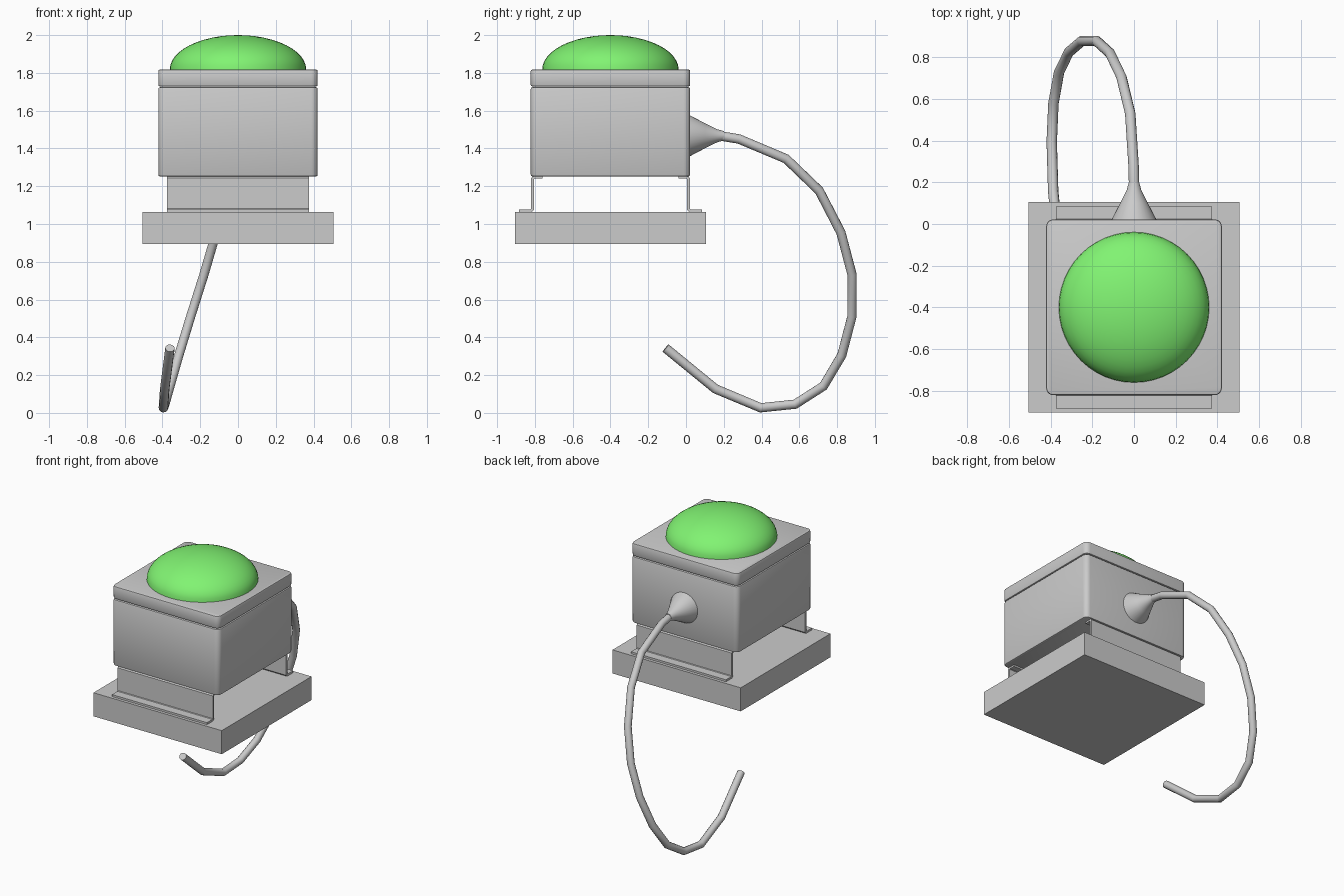
import bpy, bmesh, math

if "Cube" in bpy.data.objects:
    bpy.data.objects.remove(bpy.data.objects["Cube"])

CY = -0.40  # centre of the box in y


def add_mesh(name, bm, smooth=None):
    bmesh.ops.recalc_face_normals(bm, faces=bm.faces)
    me = bpy.data.meshes.new(name)
    bm.to_mesh(me)
    bm.free()
    ob = bpy.data.objects.new(name, me)
    bpy.context.collection.objects.link(ob)
    if smooth:
        bpy.ops.object.select_all(action='DESELECT')
        ob.select_set(True)
        bpy.context.view_layer.objects.active = ob
        bpy.ops.object.shade_smooth_by_angle(angle=math.radians(smooth))
    return ob


def rounded_box(name, half, z0, z1, corner=0, edge=0):
    bm = bmesh.new()
    bmesh.ops.create_cube(bm, size=1)
    for v in bm.verts:
        v.co = (v.co.x * 2 * half, v.co.y * 2 * half + CY, z0 if v.co.z < 0 else z1)
    if corner:
        upright = [e for e in bm.edges if abs(e.verts[0].co.z - e.verts[1].co.z) > 1e-4]
        bmesh.ops.bevel(bm, geom=upright, offset=corner, segments=5, profile=0.5, affect='EDGES')
        rims = [e for e in bm.edges if abs(e.verts[0].co.z - e.verts[1].co.z) < 1e-4]
        bmesh.ops.bevel(bm, geom=rims, offset=edge, segments=2, profile=0.5, affect='EDGES')
    return add_mesh(name, bm, 35 if corner else None)


def lathe(name, profile, steps, axis, cent, smooth=40):
    # profile: (radius, distance along axis)
    bm = bmesh.new()
    pts = [(r, 0, h) if axis == 'Z' else (r, h, 0) for r, h in profile]
    vs = [bm.verts.new(p) for p in pts]
    es = [bm.edges.new(p) for p in zip(vs, vs[1:])]
    bmesh.ops.spin(bm, geom=vs + es, cent=(0, 0, 0), steps=steps, angle=2 * math.pi,
                   axis=(0, 0, 1) if axis == 'Z' else (0, 1, 0))
    bmesh.ops.remove_doubles(bm, verts=bm.verts, dist=1e-4)
    bmesh.ops.translate(bm, verts=bm.verts, vec=cent)
    return add_mesh(name, bm, smooth)


# Mounting base, housing and lid
rounded_box("base_plate", 0.506, 0.895, 1.063)
rounded_box("housing", 0.422, 1.252, 1.724, 0.035, 0.009)
rounded_box("lid", 0.422, 1.728, 1.818, 0.035, 0.009)

# Button dome
dome = lathe("button_dome",
             [(0.361 * math.cos(a), 0.182 * math.sin(a)) for a in
              [math.pi / 2 * i / 12 for i in range(13)]] , 48, 'Z', (0, CY, 1.818))
green = bpy.data.materials.new("button_green")
green.diffuse_color = (0.22, 0.9, 0.17, 1)
green.use_nodes = True
green.node_tree.nodes["Principled BSDF"].inputs["Base Color"].default_value = green.diffuse_color
dome.data.materials.append(green)

# Folded sheet brackets, front and back: (distance from centre, height)
section = [(0.36, 1.253), (0.36, 1.240), (0.402, 1.240), (0.405, 1.237), (0.405, 1.075),
           (0.417, 1.063), (0.485, 1.063), (0.485, 1.077), (0.424, 1.077), (0.420, 1.081),
           (0.420, 1.243), (0.410, 1.253)]
for name, side in (("front_bracket", -1), ("back_bracket", 1)):
    bm = bmesh.new()
    face = bm.faces.new([bm.verts.new((-0.375, CY + side * d, z)) for d, z in section])
    ext = bmesh.ops.extrude_face_region(bm, geom=[face])
    moved = [g for g in ext["geom"] if isinstance(g, bmesh.types.BMVert)]
    bmesh.ops.translate(bm, verts=moved, vec=(0.75, 0, 0))
    add_mesh(name, bm)

# Cable strain relief
lathe("cable_gland", [(0, -0.02), (0.112, -0.02), (0.108, 0), (0.066, 0.08), (0.034, 0.145),
                      (0.025, 0.18), (0, 0.18)], 32, 'Y', (0, 0.021, 1.467))

# Hanging cable
path = [(0, 0.15, 1.466), (0, 0.20, 1.463), (-0.002, 0.28, 1.45), (-0.018, 0.53, 1.345),
        (-0.06, 0.705, 1.177), (-0.115, 0.82, 0.955), (-0.18, 0.879, 0.733),
        (-0.25, 0.879, 0.512), (-0.313, 0.825, 0.306), (-0.36, 0.728, 0.142),
        (-0.387, 0.578, 0.046), (-0.395, 0.395, 0.027), (-0.388, 0.156, 0.127),
        (-0.36, -0.108, 0.343)]
cu = bpy.data.curves.new("cable", 'CURVE')
cu.dimensions = '3D'
cu.bevel_depth = 0.025
cu.bevel_resolution = 4
cu.use_fill_caps = True
sp = cu.splines.new('POLY')
sp.points.add(len(path) - 1)
for p, co in zip(sp.points, path):
    p.co = (*co, 1)
bpy.context.collection.objects.link(bpy.data.objects.new("cable", cu))
